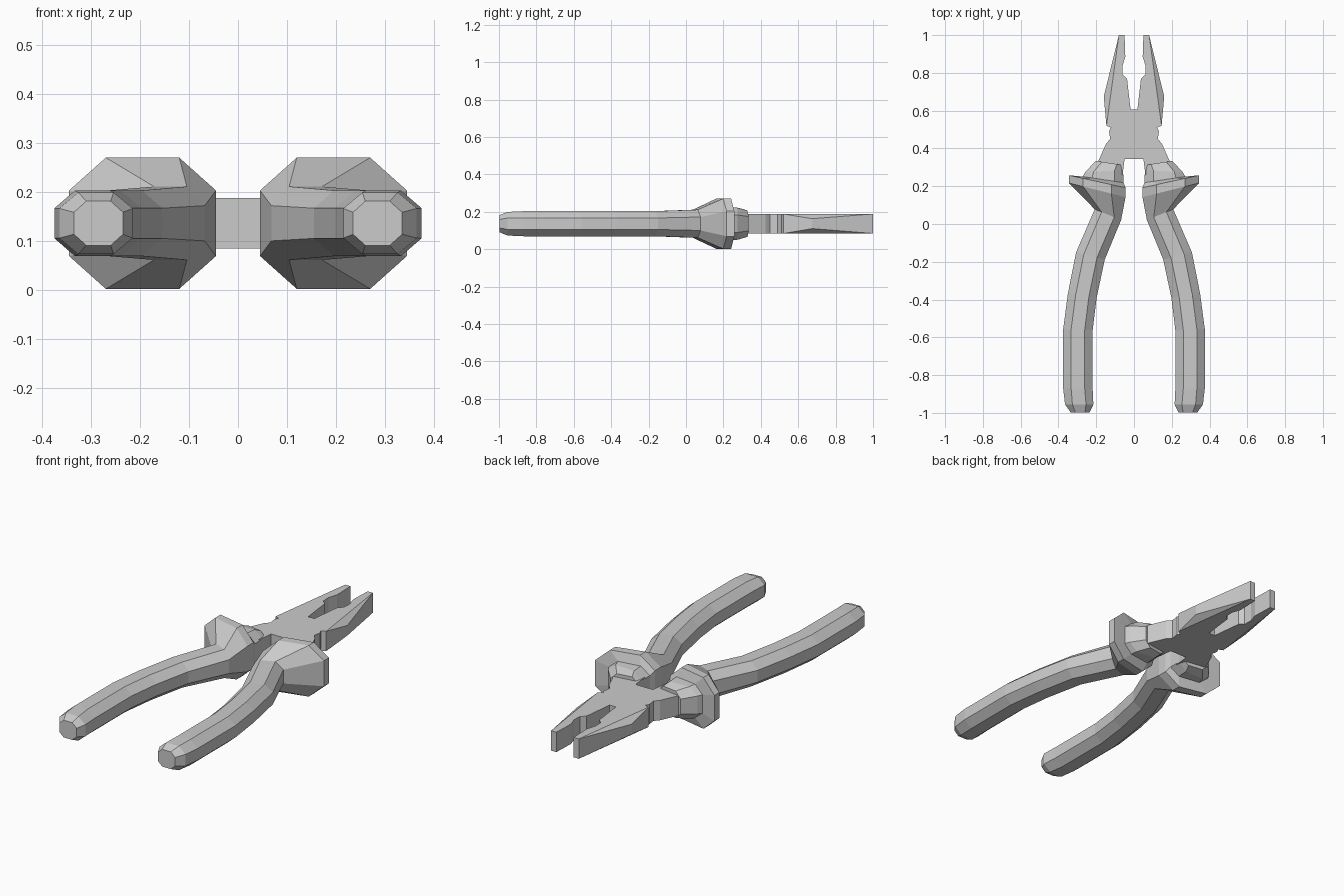
import bpy
import bmesh

cube = bpy.data.objects.get("Cube")
if cube:
    bpy.data.objects.remove(cube)

steel = bpy.data.materials.new("light grey")
steel.use_nodes = True
GREY = (0.6, 0.6, 0.6, 1)
steel.diffuse_color = GREY
steel.node_tree.nodes["Principled BSDF"].inputs["Base Color"].default_value = GREY

MID = 0.136          # height of the middle plane
LOW, HIGH = 0.084, 0.188   # flat faces of the steel head


def finish(bm, name):
    bmesh.ops.recalc_face_normals(bm, faces=bm.faces[:])
    mesh = bpy.data.meshes.new(name)
    bm.to_mesh(mesh)
    bm.free()
    mesh.materials.append(steel)
    obj = bpy.data.objects.new(name, mesh)
    bpy.context.collection.objects.link(obj)
    return obj


def head():
    # Half outline from the jaw slot, around the tip, down to the pivot
    half = [(0.018, 0.605), (0.037, 0.77), (0.06, 0.79), (0.062, 0.835),
            (0.046, 0.885), (0.05, 1), (0.08, 1), (0.146, 0.52),
            (0.122, 0.51), (0.132, 0.49), (0.126, 0.45), (0.148, 0.425),
            (0.19, 0.33), (0.19, 0.22), (0.065, 0.22), (0.05, 0.345)]
    outline = half + [(-x, y) for x, y in reversed(half)]
    bm = bmesh.new()
    face = bm.faces.new([bm.verts.new((x, y, LOW)) for x, y in outline])
    ext = bmesh.ops.extrude_face_region(bm, geom=[face])
    top = [v for v in ext["geom"] if isinstance(v, bmesh.types.BMVert)]
    bmesh.ops.translate(bm, verts=top, vec=(0, 0, HIGH - LOW))
    finish(bm, "pliers_head")


def jaw_cheek(side, name):
    # Faceted bulge on the outer face of a jaw
    bm = bmesh.new()
    for x, y, a, b in [(0.146, 0.52, LOW, HIGH), (0.08, 1, LOW, HIGH),
                       (0.16, 0.675, 0.11, 0.163)]:
        for z in (a, b):
            bm.verts.new((side * x, y, z))
    bmesh.ops.convex_hull(bm, input=bm.verts[:])
    finish(bm, name)


def ring(bm, side, cx, cy, w, h, slope, cut):
    # Chamfered cross-section, skewed in y by the slope
    pts = [(cut, 1), (1, cut), (1, -cut), (cut, -1),
           (-cut, -1), (-1, -cut), (-1, cut), (-cut, 1)]
    return [bm.verts.new((side * (cx + u * w), cy + u * w * slope, MID + v * h))
            for u, v in pts]


def grip(side, name):
    # Centre x, centre y, half width, half height, skew, chamfer
    sections = [
        (0.285, -0.998, 0.05, 0.045, 0, 0.5),
        (0.29, -0.955, 0.075, 0.063, 0, 0.48),
        (0.297, -0.87, 0.078, 0.067, 0, 0.46),
        (0.297, -0.56, 0.078, 0.067, 0.04, 0.46),
        (0.274, -0.38, 0.076, 0.067, 0.15, 0.46),
        (0.231, -0.17, 0.076, 0.067, 0.25, 0.46),
        (0.138, 0.05, 0.07, 0.075, 0.4, 0.48),
        (0.195, 0.18, 0.15, 0.134, 0.25, 0.5),     # finger guard
        (0.195, 0.225, 0.15, 0.134, 0.22, 0.5),
        (0.163, 0.235, 0.108, 0.088, 0.15, 0.55),  # neck
        (0.158, 0.28, 0.1, 0.085, -0.05, 0.55),
        (0.13, 0.323, 0.073, 0.07, 0.15, 0.55),
    ]
    bm = bmesh.new()
    rings = [ring(bm, side, *s) for s in sections]
    for a, b in zip(rings, rings[1:]):
        for i in range(len(a)):
            j = (i + 1) % len(a)
            bm.faces.new((a[i], a[j], b[j], b[i]))
    bm.faces.new(rings[0])
    bm.faces.new(rings[-1])
    finish(bm, name)


head()
for side, label in ((1, "left"), (-1, "right")):
    jaw_cheek(side, label + "_jaw_cheek")
    grip(side, label + "_grip")
